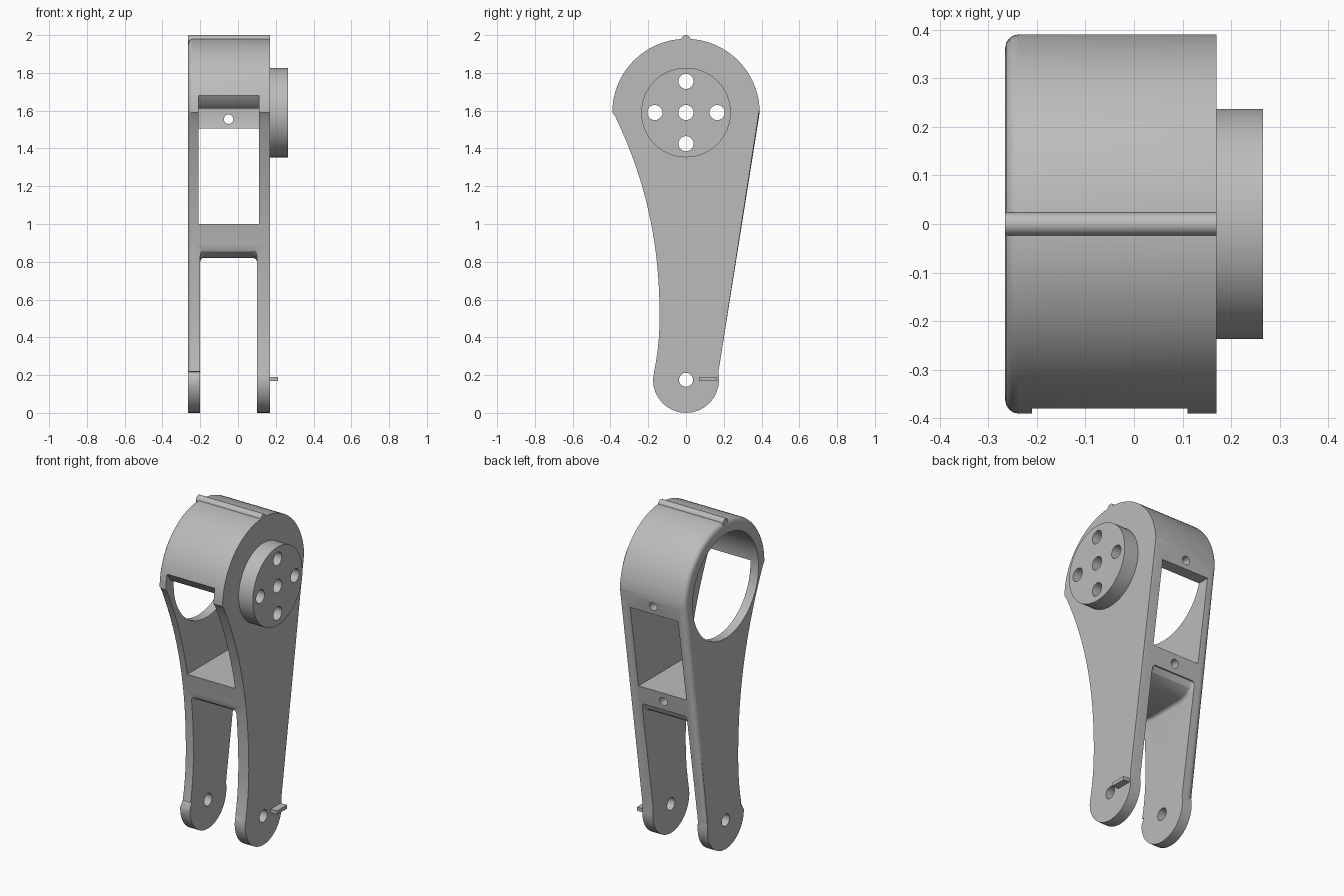
import bpy, bmesh
from math import sin, cos, pi, radians

cube = bpy.data.objects.get("Cube")
if cube:
    bpy.data.objects.remove(cube)

grey = bpy.data.materials.new("satin grey")
grey.use_nodes = True
grey.diffuse_color = (0.5, 0.5, 0.5, 1)
grey.node_tree.nodes["Principled BSDF"].inputs["Base Color"].default_value = (0.5, 0.5, 0.5, 1)

LEFT, RIGHT = -0.265, 0.17        # outer faces of the two side plates
HUB, PIN = 1.59, 0.175            # heights of the two axes
MID = -0.05


def arc(y, z, r, start, end, n):
    """Points on an arc in the y-z plane, angles in degrees."""
    angles = [radians(start + (end - start) * i / n) for i in range(n + 1)]
    return [(y + r * cos(a), z + r * sin(a)) for a in angles]


def prism(name, points, x0, x1, pick=None, width=0.028):
    """Extrude a y-z outline along x, rounding the edges chosen by pick."""
    bm = bmesh.new()
    face = bm.faces.new([bm.verts.new((x0, y, z)) for y, z in points])
    grown = bmesh.ops.extrude_face_region(bm, geom=[face])["geom"]
    moved = [g for g in grown if isinstance(g, bmesh.types.BMVert)]
    bmesh.ops.translate(bm, verts=moved, vec=(x1 - x0, 0, 0))
    bmesh.ops.recalc_face_normals(bm, faces=bm.faces)
    if pick:
        edges = [e for e in bm.edges if pick(e)]
        bmesh.ops.bevel(bm, geom=edges, offset=width, segments=4, profile=0.5,
                        affect='EDGES', clamp_overlap=False)
    mesh = bpy.data.meshes.new(name)
    bm.to_mesh(mesh)
    bm.free()
    mesh.materials.append(grey)
    ob = bpy.data.objects.new(name, mesh)
    bpy.context.collection.objects.link(ob)
    return ob


def rod(name, y, z, r, x0, x1, n=48):
    return prism(name, arc(y, z, r, 0, 360, n)[:-1], x0, x1)


def bolt_hole(z, y0, y1):
    """Cutter for a small hole running front to back."""
    ob = rod("bolt_cutter", 0, 0, 0.025, y0, y1, 24)
    ob.rotation_euler.z = pi / 2
    ob.location = (MID, 0, z)
    return ob


def cut(target, cutters):
    bpy.context.view_layer.objects.active = target
    for c in cutters:
        c.hide_render = True
        mod = target.modifiers.new("cut", 'BOOLEAN')
        mod.operation, mod.solver, mod.object = 'DIFFERENCE', 'EXACT', c
        bpy.ops.object.modifier_apply(modifier=mod.name)
        bpy.data.objects.remove(c)


def smooth(ob):
    bpy.ops.object.select_all(action='DESELECT')
    ob.select_set(True)
    bpy.context.view_layer.objects.active = ob
    bpy.ops.object.shade_smooth_by_angle(angle=radians(30))


def front_edge(z):
    """Hollow sweep of the front silhouette."""
    d = z - 0.5
    return -0.14 - (0.25 * (d / 1.1) ** 2.2 if d > 0 else 0.36 * d * d)


def outer_rim(e):
    a, b = (v.co for v in e.verts)
    m = (a + b) / 2
    if abs(a.x - b.x) > 0.01 or m.z < 0.22:
        return False
    return m.x < 0 or (m.y > 0 and m.z < HUB)


# Link body: round head, hollow front, straight back, round foot
steps = 24
outline = arc(0, HUB, 0.39, 0, 180, 48)
outline += [(front_edge(z), z) for z in
            [1.57 - (1.57 - 0.22) * i / steps for i in range(steps + 1)]]
outline += arc(0, PIN, PIN, 180, 360, 16) + [(0.172, 0.22)]
body = prism("link_body", outline, LEFT, RIGHT, outer_rim)

# Window between the plates, with a bar left at the back
window = [(-0.6, 1), (0.6, 1), (0.6, 1.505), (0.2, 1.505), (0, 1.61),
          (-0.31, 1.61), (-0.345, 1.63), (-0.375, 1.68), (-0.6, 1.68)]
# Fork slot, whose crown is rounded towards front and back
slot = [(-0.6, -0.2), (-0.6, 0.89), (-0.17, 0.89), (-0.155, 0.855),
        (-0.12, 0.83), (-0.07, 0.82), (0.17, 0.82), (0.22, 0.83),
        (0.255, 0.855), (0.27, 0.89), (0.6, 0.89), (0.6, -0.2)]


def crown_edge(e):
    a, b = (v.co for v in e.verts)
    return abs(a.x - b.x) < 0.01 and min(a.z, b.z) > 0.8


cut(body, [
    prism("window_cutter", window, -0.21, 0.11),
    prism("slot_cutter", slot, -0.2, 0.1, crown_edge, 0.02),
    rod("bore_cutter", 0, HUB, 0.315, -0.4, 0.11, 64),
    rod("pin_cutter", 0, PIN, 0.037, -0.4, 0.4, 32),
    bolt_hole(1.555, 0.2, 0.6),
    bolt_hole(0.945, 0.12, 0.6),
])

# Round horn on the right plate
horn = rod("horn_disc", 0, HUB, 0.237, RIGHT - 0.005, 0.265, 64)

# Five screw holes through horn and plate
for part in (body, horn):
    cut(part, [rod("screw_cutter", y, HUB + z, 0.04, 0, 0.4, 32)
               for y, z in ((0, 0), (0.165, 0), (-0.165, 0), (0, 0.165), (0, -0.165))])

# Ridge along the crown and the small stop tab by the foot
ridge = rod("top_ridge", 0, 1.976, 0.024, LEFT, RIGHT, 24)
tab = prism("stop_tab", [(0.07, 0.168), (0.165, 0.168), (0.165, 0.19), (0.07, 0.19)],
            RIGHT - 0.005, 0.213)

for part in (body, horn, ridge, tab):
    smooth(part)
